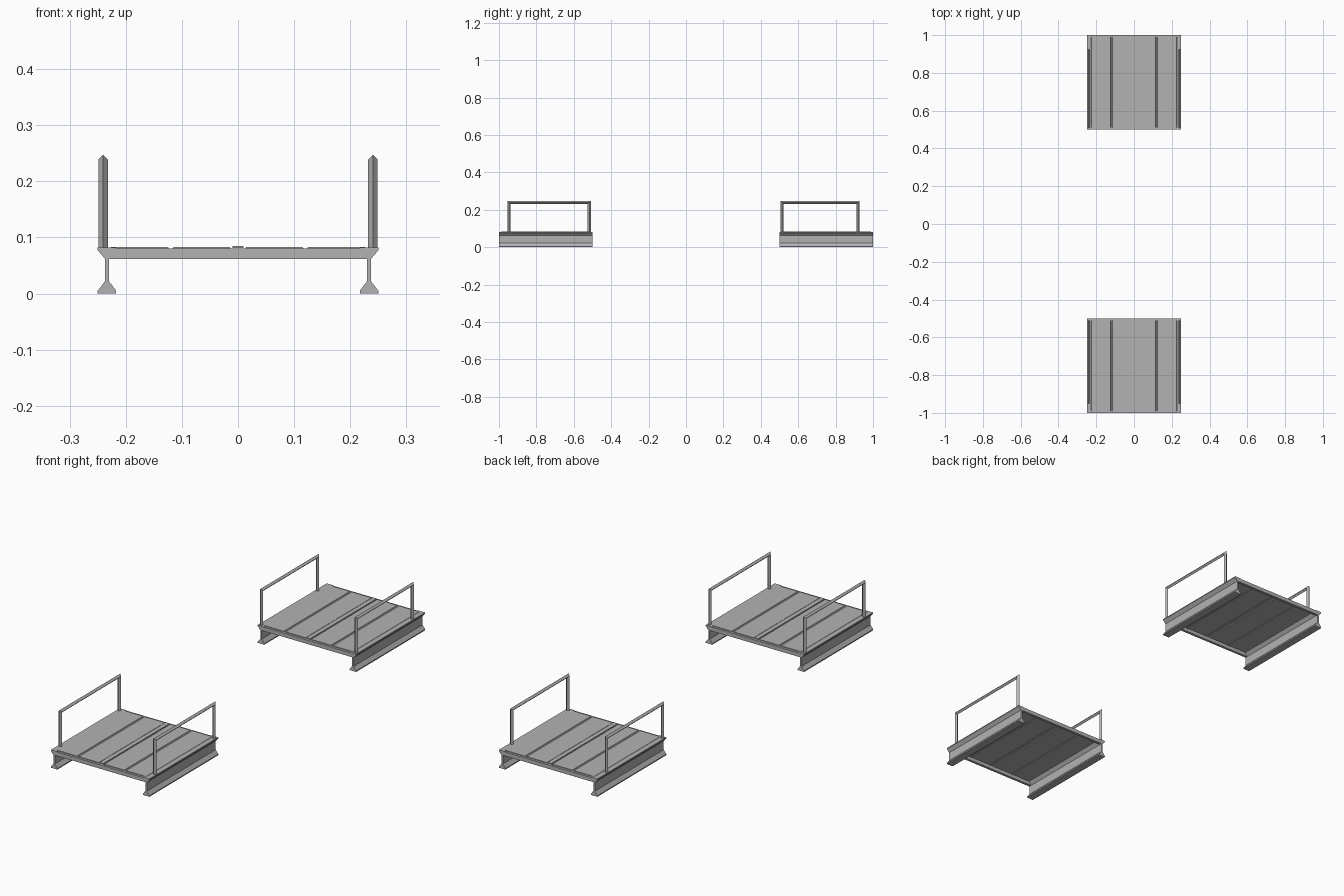
import bpy, bmesh
from mathutils import Vector

if "Cube" in bpy.data.objects:
    bpy.data.objects.remove(bpy.data.objects["Cube"])

# Dark grey painted steel
steel = bpy.data.materials.new("dark_steel")
steel.diffuse_color = (0.45, 0.45, 0.45, 1)
steel.use_nodes = True
steel.node_tree.nodes["Principled BSDF"].inputs["Base Color"].default_value = steel.diffuse_color


def make_object(name, bm):
    bmesh.ops.recalc_face_normals(bm, faces=bm.faces)
    mesh = bpy.data.meshes.new(name)
    bm.to_mesh(mesh)
    bm.free()
    mesh.materials.append(steel)
    ob = bpy.data.objects.new(name, mesh)
    bpy.context.collection.objects.link(ob)
    return ob


def loft(name, rings):
    """Skin a list of closed rings and cap both ends."""
    bm = bmesh.new()
    vs = [[bm.verts.new(p) for p in r] for r in rings]
    n = len(vs[0])
    for a, b in zip(vs, vs[1:]):
        for i in range(n):
            j = (i + 1) % n
            bm.faces.new((a[i], a[j], b[j], b[i]))
    bm.faces.new(vs[0])
    bm.faces.new(vs[-1])
    return make_object(name, bm)


def extrude_y(name, profile, y0, y1):
    return loft(name, [[(x, y, z) for x, z in profile] for y in (y0, y1)])


def extrude_x(name, profile, x0, x1):
    return loft(name, [[(x, y, z) for y, z in profile] for x in (x0, x1)])


# I-beam section, about its own centre line
half = [(0.0165, 0.0), (0.0165, 0.005), (0.0035, 0.022),
        (0.0035, 0.062), (0.0165, 0.077), (0.0165, 0.082)]
BEAM_X = 0.2335
beam = half + [(-x, z) for x, z in reversed(half)]

# Deck sheet section: four planks, narrow grooves and a raised centre seam
right = [(0.010, 0.085), (0.010, 0.080), (0.013, 0.080), (0.014, 0.083),
         (0.115, 0.083), (0.117, 0.080), (0.123, 0.080), (0.125, 0.083),
         (0.226, 0.083), (0.230, 0.079)]
top = [(-x, z) for x, z in reversed(right)] + right
deck = top + [(x, z - 0.004) for x, z in reversed(top)]


def rail(name, x, y0, y1, r=0.0085, z0=0.08, z1=0.239):
    """Mitred diamond-section bar: post, top bar, post."""
    stations = [(y0, z0, 1, 0), (y0, z1, 1, -1), (y1, z1, -1, -1), (y1, z0, -1, 0)]
    rings = []
    for y, z, my, mz in stations:
        c, m = Vector((x, y, z)), Vector((0, my * r, mz * r))
        s = Vector((r, 0, 0))
        rings.append([c + s, c + m, c - s, c - m])
    return loft(name, rings)


# Two platform sections: (name, y start, y end, rail post start, rail post end)
for tag, y0, y1, r0, r1 in (("front", -1.0, -0.5, -0.946, -0.517),
                            ("back", 0.5, 1.0, 0.514, 0.92)):
    for side, s in (("left", -1), ("right", 1)):
        extrude_y(f"{tag}_{side}_beam", [(x + s * BEAM_X, z) for x, z in beam], y0, y1)
        rail(f"{tag}_{side}_handrail", s * 0.2405, r0, r1)
    extrude_y(f"{tag}_deck", deck, y0 + 0.010, y1 - 0.010)
    # End strips closing the deck, slightly lower than the planks
    for end, y, d in (("near", y0, 1), ("far", y1, -1)):
        strip = [(y, 0.062), (y, 0.080), (y + d * 0.012, 0.080), (y + d * 0.012, 0.062)]
        extrude_x(f"{tag}_{end}_end_strip", strip, -0.232, 0.232)
